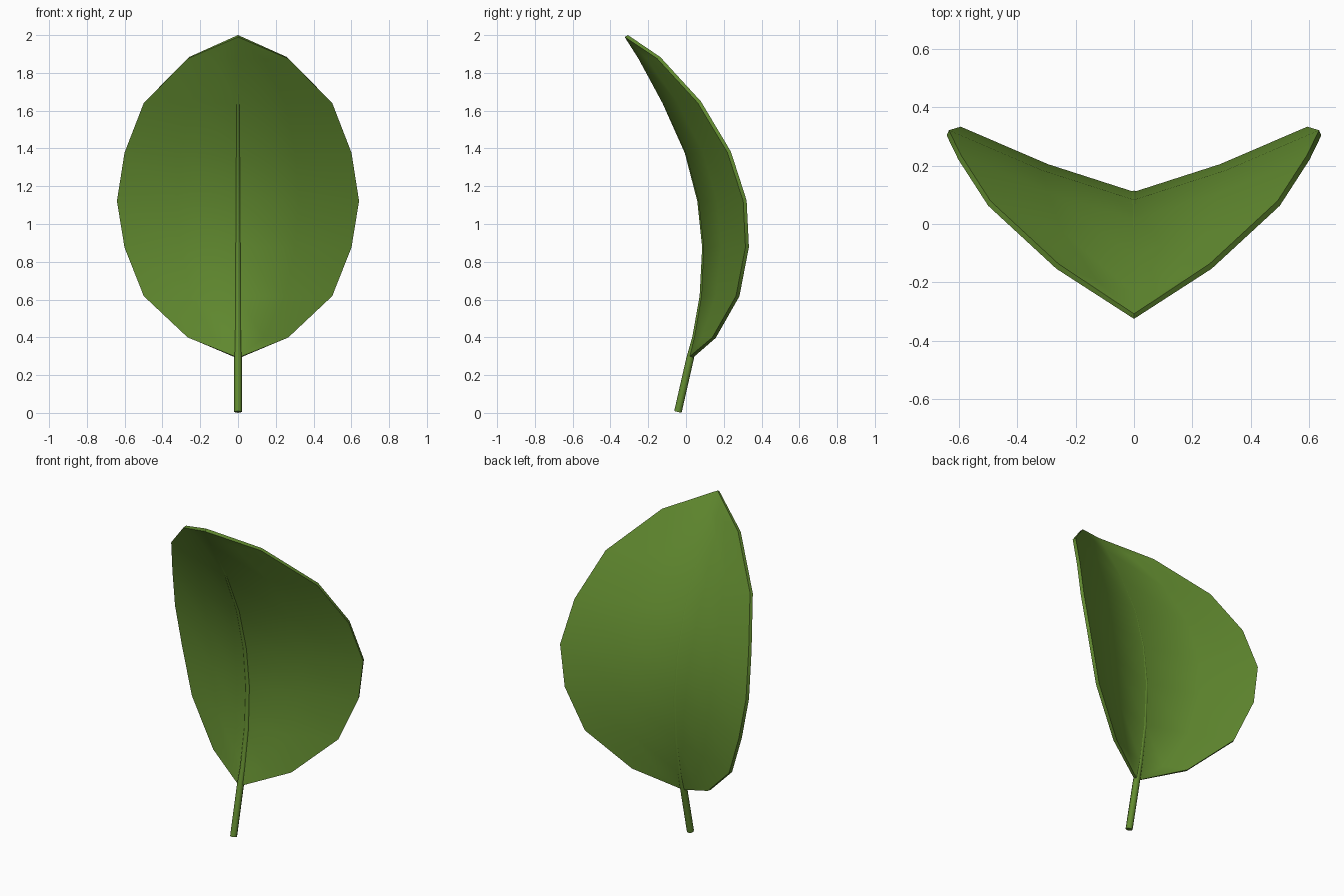
import bpy, bmesh
from mathutils import Vector

if "Cube" in bpy.data.objects:
    bpy.data.objects.remove(bpy.data.objects["Cube"])

green = bpy.data.materials.new("leaf green")
green.diffuse_color = (0.125, 0.265, 0.03, 1)
green.use_nodes = True
green.node_tree.nodes["Principled BSDF"].inputs["Base Color"].default_value = green.diffuse_color

# Leaf rows: height, half width, y of the midrib
rows = [(0.29, 0, 0.022), (0.398, 0.262, 0.05), (0.618, 0.495, 0.088),
        (0.877, 0.597, 0.10), (1.123, 0.637, 0.073), (1.38, 0.597, 0.005),
        (1.645, 0.495, -0.115), (1.88, 0.262, -0.243), (1.995, 0, -0.316)]
# Columns: fraction of half width, fold depth per half width
cols = [(-1, 0.375), (-0.5, 0.16), (0, 0), (0.5, 0.16), (1, 0.375)]


def finish(bm, name, angle):
    bmesh.ops.recalc_face_normals(bm, faces=bm.faces)
    me = bpy.data.meshes.new(name)
    bm.to_mesh(me)
    bm.free()
    me.materials.append(green)
    ob = bpy.data.objects.new(name, me)
    bpy.context.collection.objects.link(ob)
    bpy.ops.object.select_all(action='DESELECT')
    ob.select_set(True)
    bpy.context.view_layer.objects.active = ob
    bpy.ops.object.shade_smooth_by_angle(angle=angle)
    return ob


# Blade: folded and curled sheet with a little thickness
bm = bmesh.new()
grid = [[bm.verts.new((f * w, y + d * w, z)) for f, d in cols] for z, w, y in rows]
for a, b in zip(grid, grid[1:]):
    for i in range(len(cols) - 1):
        bm.faces.new((a[i], a[i + 1], b[i + 1], b[i]))
bmesh.ops.remove_doubles(bm, verts=bm.verts, dist=0.001)
bmesh.ops.recalc_face_normals(bm, faces=bm.faces)
bmesh.ops.translate(bm, verts=bm.verts, vec=(0, 0, 0))
# Solid sheet: offset a copy along vertex normals and bridge the rim
bm.normal_update()
T = 0.01
norms = {v: v.normal.copy() for v in bm.verts}
old_faces = list(bm.faces)
rim = [e for e in bm.edges if e.is_boundary]
back = {v: bm.verts.new(v.co - n * T) for v, n in norms.items()}
for f in old_faces:
    bm.faces.new([back[v] for v in reversed(f.verts)])
for e in rim:
    a, b = e.verts
    bm.faces.new((a, b, back[b], back[a]))
for v, n in norms.items():
    v.co += n * T
finish(bm, "leaf_blade", 0.8)

# Stem: octagonal tube that tapers into the midrib
path = [(Vector((0, -0.043, 0.005)), 0.02), (Vector((0, 0.022, 0.29)), 0.02)]
path += [(Vector((0, y, z)), 0.019 - 0.005 * z) for z, w, y in rows[1:-1]]
path += [(Vector((0, -0.314, 1.99)), 0.008)]
bm = bmesh.new()
rings = []
for i, (p, r) in enumerate(path):
    t = (path[min(i + 1, len(path) - 1)][0] - path[max(i - 1, 0)][0]).normalized()
    rot = Vector((0, 0, 1)).rotation_difference(t).to_matrix()
    c = bmesh.ops.create_circle(bm, segments=8, radius=r)["verts"]
    for v in c:
        v.co = p + rot @ v.co
    rings.append(c)
for a, b in zip(rings, rings[1:]):
    for i in range(8):
        j = (i + 1) % 8
        bm.faces.new((a[i], a[j], b[j], b[i]))
bm.faces.new(rings[0])
bm.faces.new(rings[-1])
finish(bm, "stem", 0.9)
